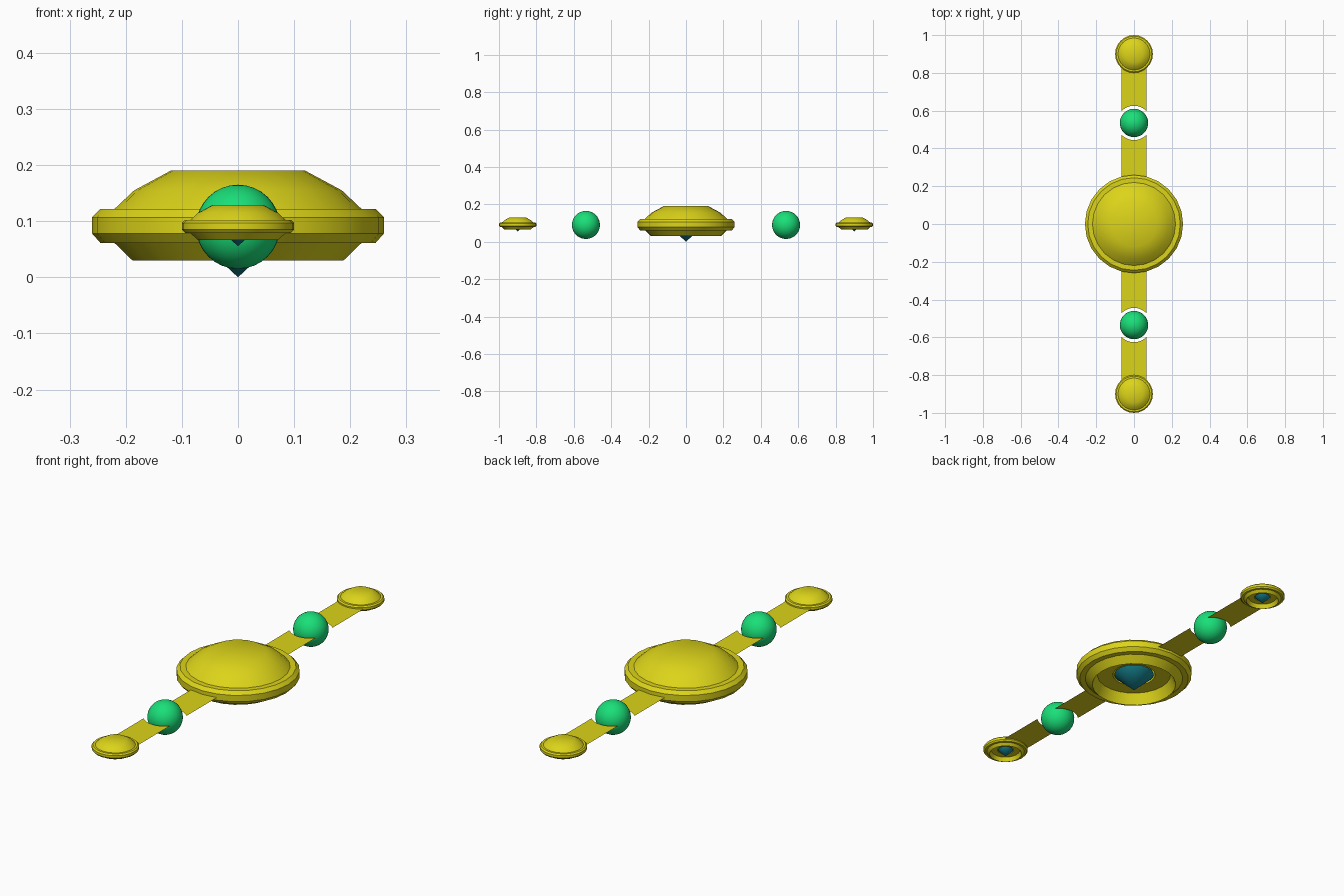
import bpy, bmesh
from math import sin, cos, pi, asin

if "Cube" in bpy.data.objects:
    bpy.data.objects.remove(bpy.data.objects["Cube"])

Z = 0.09          # mid plane of the whole model
SIDES = 24


def material(name, rgb):
    m = bpy.data.materials.new(name)
    m.diffuse_color = (*rgb, 1)
    m.use_nodes = True
    m.node_tree.nodes["Principled BSDF"].inputs["Base Color"].default_value = m.diffuse_color
    return m


YELLOW = material("yellow", (0.72, 0.66, 0.01))
GREEN = material("green", (0.01, 0.74, 0.19))
TEAL = material("teal", (0.01, 0.27, 0.33))


def finish(bm, name, mat, angle=None):
    me = bpy.data.meshes.new(name)
    bm.to_mesh(me)
    bm.free()
    ob = bpy.data.objects.new(name, me)
    bpy.context.collection.objects.link(ob)
    me.materials.append(mat)
    if angle is not None:
        bpy.ops.object.select_all(action='DESELECT')
        ob.select_set(True)
        bpy.context.view_layer.objects.active = ob
        bpy.ops.object.shade_smooth_by_angle(angle=angle)
    return ob


def lathe(name, profile, y, scale, mat):
    """Spin a (radius, height) profile about a vertical axis at y."""
    bm = bmesh.new()
    vs = [bm.verts.new((r * scale, y, Z + (z - Z) * scale)) for r, z in profile]
    es = [bm.edges.new(p) for p in zip(vs, vs[1:])]
    bmesh.ops.spin(bm, geom=vs + es, cent=(0, y, 0), axis=(0, 0, 1),
                   angle=2 * pi, steps=SIDES, use_duplicate=False)
    bmesh.ops.remove_doubles(bm, verts=bm.verts, dist=1e-5)
    bmesh.ops.recalc_face_normals(bm, faces=bm.faces)
    return finish(bm, name, mat, 0.61)


# Domed top, stepped rim, lower lip, then the recessed underside
saucer = [(0, 0.19), (0.12, 0.19), (0.185, 0.155), (0.22, 0.122),
          (0.245, 0.122), (0.26, 0.107), (0.26, 0.078), (0.245, 0.061),
          (0.22, 0.061), (0.188, 0.03), (0.165, 0.08), (0.095, 0.08),
          (0.09, 0.125), (0, 0.125)]
spike = [(0, 0), (0.088, 0.082), (0, 0.082)]

for label, y, s in (("centre", 0, 1), ("front", -0.9, 0.385), ("back", 0.9, 0.385)):
    lathe(label + "_saucer", saucer, y, s, YELLOW)
    lathe(label + "_spike", spike, y, s, TEAL)

BALL_Y, HOLE_R, HALF_W = 0.535, 0.091, 0.067
half = asin(HALF_W / HOLE_R)

for label, side in (("front", -1), ("back", 1)):
    # Ball
    bm = bmesh.new()
    bmesh.ops.create_uvsphere(bm, u_segments=32, v_segments=16, radius=0.075)
    bmesh.ops.translate(bm, verts=bm.verts, vec=(0, side * BALL_Y, Z))
    finish(bm, label + "_ball", GREEN, 0.61)

    # Flat strips either side of the ball, ends cut round to clear it
    for part, far, d in (("inner", 0.23, -1), ("outer", 0.83, 1)):
        bm = bmesh.new()
        rows = []
        for i in range(13):
            a = -half + 2 * half * i / 12
            x = HOLE_R * sin(a)
            near = BALL_Y + d * HOLE_R * cos(a)
            rows.append((bm.verts.new((x, side * near, Z)),
                         bm.verts.new((x, side * far, Z))))
        for (a0, b0), (a1, b1) in zip(rows, rows[1:]):
            bm.faces.new((a0, a1, b1, b0) if side * d > 0 else (a0, b0, b1, a1))
        finish(bm, f"{label}_{part}_strip", YELLOW)
